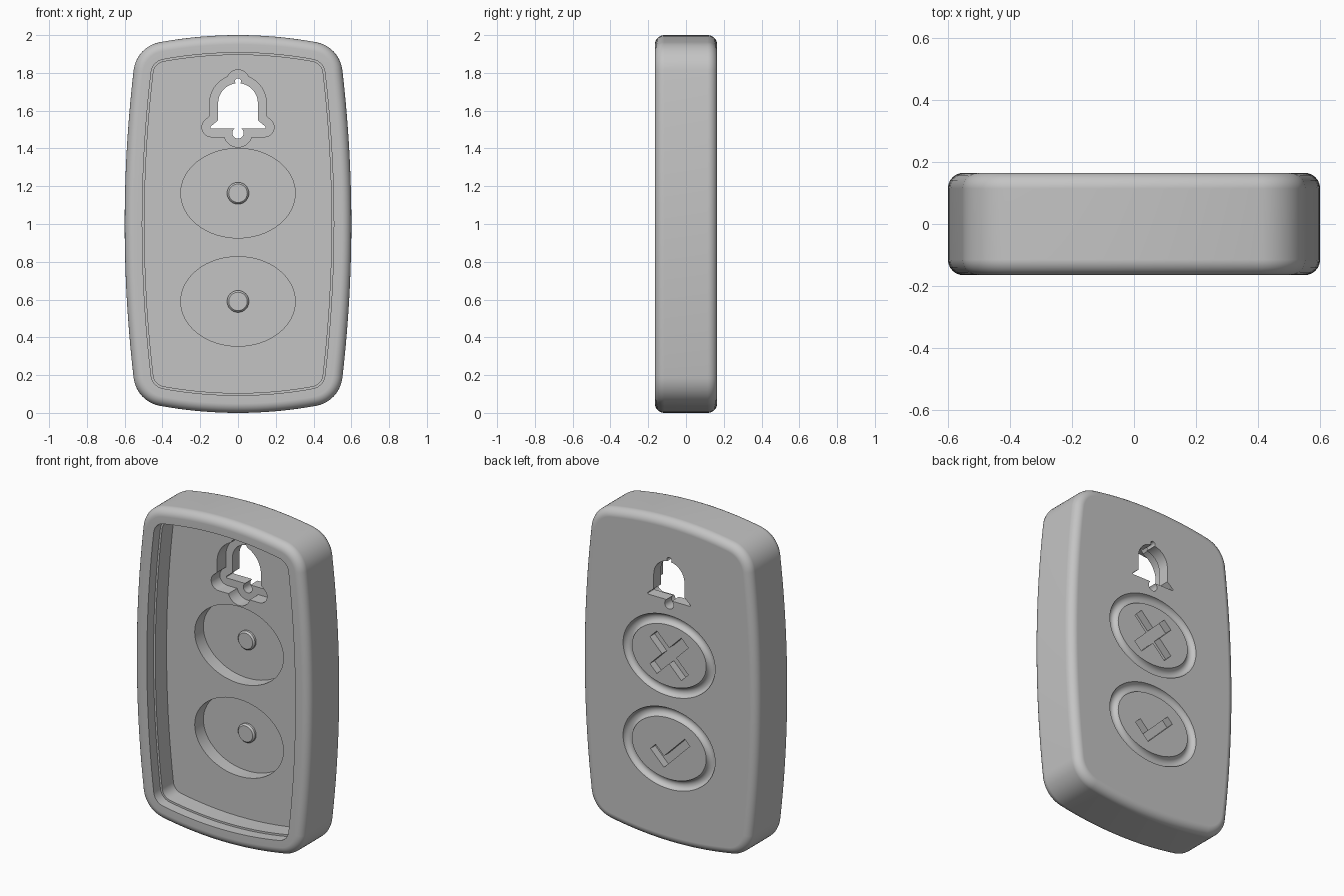
import bpy, bmesh
from math import sin, cos, pi, sqrt, atan2, asin, radians

if "Cube" in bpy.data.objects:
    bpy.data.objects.remove(bpy.data.objects["Cube"])

grey = bpy.data.materials.new("plain grey")
grey.use_nodes = True
grey.diffuse_color = (0.55, 0.55, 0.55, 1)
grey.node_tree.nodes["Principled BSDF"].inputs["Base Color"].default_value = (0.55, 0.55, 0.55, 1)


def arc(cx, cz, r, a0, a1, n):
    """Points on an arc from angle a0 to a1, both ends included."""
    angles = [a0 + (a1 - a0) * i / n for i in range(n + 1)]
    return [(cx + r * cos(a), cz + r * sin(a)) for a in angles]


def mirror_x(half):
    """Close a right half that starts and ends on the centre line."""
    return half + [(-x, z) for x, z in half[-2:0:-1]]


def loft(name, rings, loop=False):
    """Skin rings of (x, z) points, each given with its depth y."""
    bm = bmesh.new()
    rows = [[bm.verts.new((x, y, z)) for x, z in pts] for pts, y in rings]
    pairs = list(zip(rows, rows[1:] + rows[:1]))
    for a, b in pairs if loop else pairs[:-1]:
        for i in range(len(a)):
            bm.faces.new((a[i - 1], a[i], b[i], b[i - 1]))
    if not loop:
        bm.faces.new(rows[0])
        bm.faces.new(rows[-1])
    bmesh.ops.recalc_face_normals(bm, faces=bm.faces)
    mesh = bpy.data.meshes.new(name)
    bm.to_mesh(mesh)
    bm.free()
    mesh.materials.append(grey)
    obj = bpy.data.objects.new(name, mesh)
    bpy.context.collection.objects.link(obj)
    return obj


def prism(name, pts, y0, y1):
    return loft(name, [(pts, y0), (pts, y1)])


def ellipse(z, rx, rz, n=64):
    angles = [2 * pi * i / n for i in range(n)]
    return [(rx * cos(a), z + rz * sin(a)) for a in angles]


def case_outline(inset):
    """Bulged rectangle with rounded corners, offset inwards."""
    side_r, top_r, corner_r = 7, 2.3, 0.17
    sx, tz = 0.6 - side_r, 1 - top_r
    cx, cz = 0.4, 0.8
    for _ in range(30):
        cx = sx + sqrt((side_r - corner_r) ** 2 - cz ** 2)
        cz = tz + sqrt((top_r - corner_r) ** 2 - cx ** 2)
    a_top, a_side = atan2(cz - tz, cx), atan2(cz, cx - sx)
    quarter = (arc(0, tz, top_r - inset, pi / 2, a_top, 8)[:-1]
               + arc(cx, cz, corner_r - inset, a_top, a_side, 10)[:-1]
               + arc(sx, 0, side_r - inset, a_side, 0, 10))
    quarter[0] = (0, quarter[0][1])
    half = quarter + [(x, -z) for x, z in quarter[-2::-1]]
    return [(x, z + 1) for x, z in mirror_x(half)]


def bell_outline(grow):
    """Bell with a knob on top and a clapper below, offset outwards."""
    # knob and dome meet where their circles cross
    dome_z, gap, knob, dome = 1.64, 0.115, 0.016 + grow, 0.105 + grow
    rise = (gap ** 2 + dome ** 2 - knob ** 2) / (2 * gap)
    cross = sqrt(dome ** 2 - rise ** 2)
    # flared lip with a rounded tip
    tip_x, tip_z, tip, slope = 0.14, 1.512, 0.006 + grow, radians(50)
    lip_z = tip_z + (tip - (dome - tip_x) * cos(slope)) / sin(slope)
    # clapper
    clap_z, clap = 1.482, 0.03 + grow
    a_clap = asin((tip_z - tip - clap_z) / clap)
    half = (arc(0, dome_z + gap, knob, pi / 2, atan2(rise - gap, cross), 8)[:-1]
            + arc(0, dome_z, dome, atan2(rise, cross), 0, 14)
            + [(dome, lip_z)]
            + arc(tip_x, tip_z, tip, slope, -pi / 2, 8)
            + arc(0, clap_z, clap, a_clap, -pi / 2, 10))
    return mirror_x(half)


# Case: open tray with a stepped rim and rounded outer edges
FLOOR, POCKET, BACK, ROUND = 0.01, 0.095, 0.165, 0.05
profile = [(0.105, FLOOR), (0.105, -0.1), (0.093, -0.1), (0.093, -BACK)]
front_edge = [(ROUND * (1 - sin(a)), -BACK + ROUND * (1 - cos(a)))
              for a in [pi / 2 * i / 6 for i in range(7)]]
profile += front_edge + [(g, -y) for g, y in reversed(front_edge)]
case = loft("case", [(case_outline(g), y) for g, y in profile])

# Bell-shaped window with a wider recess inside
cutters = [prism("bell_hole", bell_outline(0), -0.06, 0.25),
           prism("bell_recess", bell_outline(0.045), -0.05, POCKET)]

# Two buttons: pocket inside, round groove on the back
buttons = {"upper": 1.163, "lower": 0.59}
for label, z in buttons.items():
    cutters.append(prism(label + "_pocket", ellipse(z, 0.303, 0.237), -0.05, POCKET))
    section = arc(0, 0, 0.031, 0, 2 * pi, 16)[:-1]
    cutters.append(loft(label + "_groove",
                        [(ellipse(z, 0.284 + u, 0.219 + u), BACK + 0.003 + v)
                         for u, v in section], loop=True))

# Cross and tick engraved on the back
w, reach = 0.034, 0.152
cross = []
for k in range(4):
    c, s = cos(pi / 4 + k * pi / 2), sin(pi / 4 + k * pi / 2)
    for x, z in ((reach, -w), (reach, w), (w, w)):
        cross.append((x * c - z * s, buttons["upper"] + x * s + z * c))
cutters.append(prism("cross_cut", cross, 0.118, 0.25))

tick = [(-0.035, -0.125), (0.142, 0.052), (0.107, 0.087),
        (-0.035, -0.055), (-0.092, 0.002), (-0.127, -0.033)]
tick = [(-x, buttons["lower"] + z) for x, z in tick]
cutters.append(prism("tick_cut", tick, 0.118, 0.25))

# Cut the case
bpy.context.view_layer.objects.active = case
for cutter in cutters:
    mod = case.modifiers.new(cutter.name, "BOOLEAN")
    mod.operation = "DIFFERENCE"
    mod.solver = "EXACT"
    mod.object = cutter
    bpy.ops.object.modifier_apply(modifier=mod.name)
for cutter in cutters:
    bpy.data.objects.remove(cutter)

# Contact pins standing in the pockets
parts = [case]
for label, z in buttons.items():
    pin = [(0.058, POCKET + 0.01), (0.058, POCKET - 0.012), (0.049, POCKET - 0.022)]
    parts.append(loft(label + "_pin", [(ellipse(z, r, r, 32), y) for r, y in pin]))

# Smooth shading with sharp edges kept
for obj in parts:
    bpy.ops.object.select_all(action="DESELECT")
    obj.select_set(True)
    bpy.context.view_layer.objects.active = obj
    bpy.ops.object.shade_smooth_by_angle(angle=radians(30))
    weighted = obj.modifiers.new("weighted", "WEIGHTED_NORMAL")
    weighted.keep_sharp = True
